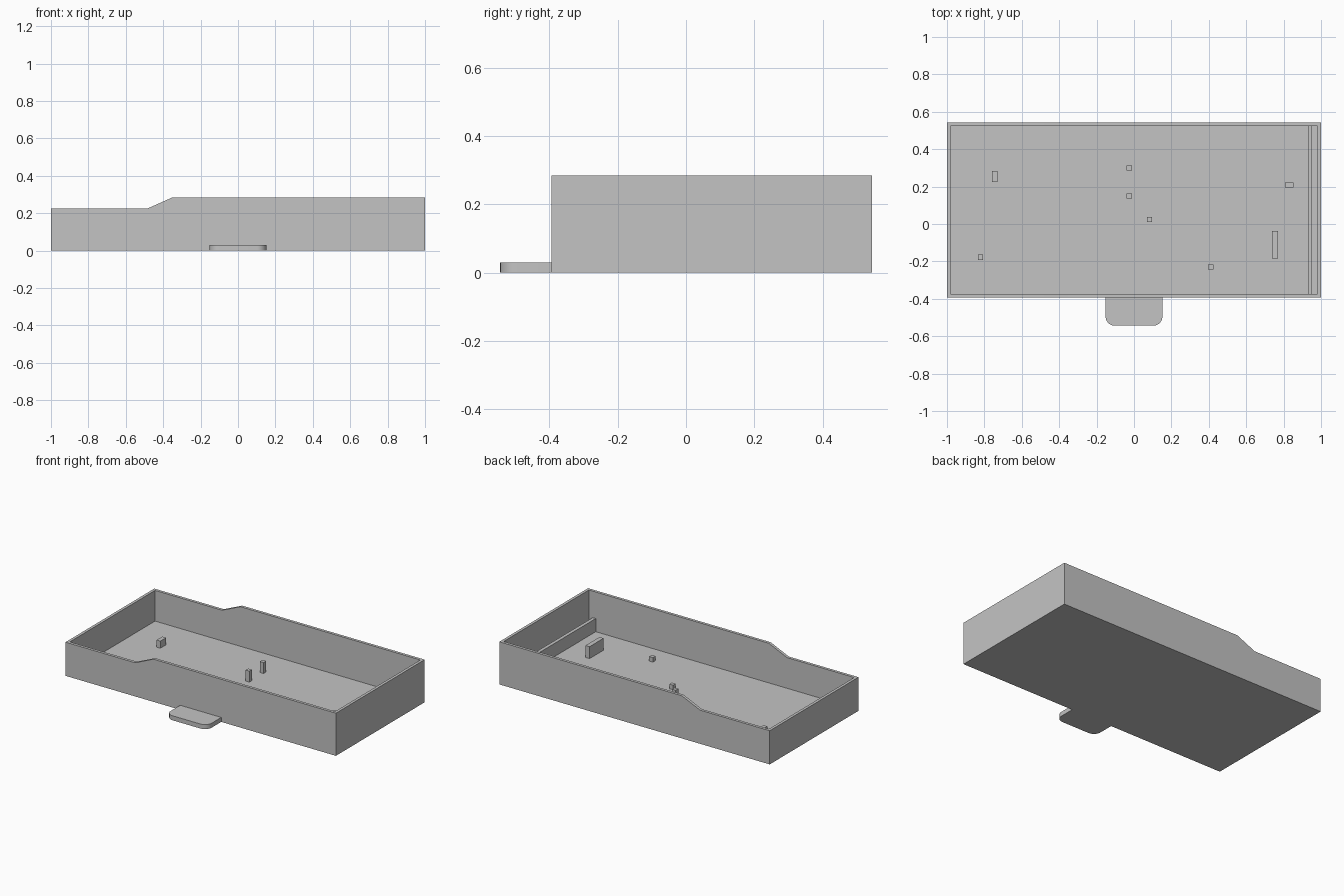
import bpy
import bmesh
from math import cos, sin, pi
from mathutils import Vector

if "Cube" in bpy.data.objects:
    bpy.data.objects.remove(bpy.data.objects["Cube"], do_unlink=True)

# Single plain grey
grey = bpy.data.materials.new("plain_grey")
grey.use_nodes = True
colour = (0.55, 0.55, 0.55, 1.0)
grey.diffuse_color = colour
grey.node_tree.nodes["Principled BSDF"].inputs["Base Color"].default_value = colour

BACK, FRONT = 0.544, -0.394
WALL, FLOOR = 0.019, 0.02
LOW, HIGH = 0.225, 0.285


def prism(name, outline, direction):
    """Extrude a closed outline along a direction into a solid."""
    bm = bmesh.new()
    face = bm.faces.new([bm.verts.new(p) for p in outline])
    grown = bmesh.ops.extrude_face_region(bm, geom=[face], use_keep_orig=True)
    moved = [v for v in grown["geom"] if isinstance(v, bmesh.types.BMVert)]
    bmesh.ops.translate(bm, verts=moved, vec=Vector(direction))
    bmesh.ops.recalc_face_normals(bm, faces=bm.faces)
    mesh = bpy.data.meshes.new(name)
    bm.to_mesh(mesh)
    bm.free()
    mesh.materials.append(grey)
    obj = bpy.data.objects.new(name, mesh)
    bpy.context.collection.objects.link(obj)
    return obj


def box(name, x0, x1, y0, y1, z0, z1):
    base = [(x0, y0, z0), (x1, y0, z0), (x1, y1, z0), (x0, y1, z0)]
    return prism(name, base, (0, 0, z1 - z0))


# Tray: stepped side profile, hollowed to leave walls and floor
profile = [(-1, 0), (1, 0), (1, HIGH), (-0.35, HIGH), (-0.485, LOW), (-1, LOW)]
tray = prism("tray", [(x, FRONT, z) for x, z in profile], (0, BACK - FRONT, 0))
cutter = box("tray_cutter", WALL - 1, 1 - WALL, FRONT + WALL, BACK - WALL, FLOOR, 1)
cutter.hide_render = True
hollow = tray.modifiers.new("hollow", "BOOLEAN")
hollow.operation = "DIFFERENCE"
hollow.solver = "EXACT"
hollow.object = cutter
bpy.context.view_layer.objects.active = tray
bpy.ops.object.modifier_apply(modifier=hollow.name)
bpy.data.objects.remove(cutter, do_unlink=True)

# Front tab with two rounded outer corners
HALF, TIP, R = 0.152, -0.544, 0.05
outline = [(HALF, FRONT, 0), (-HALF, FRONT, 0)]
for side, start in ((-1, pi), (1, 1.5 * pi)):
    for i in range(9):
        a = start + i * pi / 16
        outline.append((side * (HALF - R) + R * cos(a), TIP + R + R * sin(a), 0))
tab = prism("front_tab", outline, (0, 0, 0.03))
bpy.ops.object.select_all(action="DESELECT")
tab.select_set(True)
bpy.context.view_layer.objects.active = tab
bpy.ops.object.shade_smooth_by_angle(angle=0.6)

# Partition rib beside the tall end wall
box("end_rib", 0.93, 0.953, FRONT + WALL, BACK - WALL, FLOOR, 0.108)

# Support posts on the floor: centre x, centre y, width, depth, top
S = 0.028
posts = {
    "low_end_support": (-0.745, 0.254, S, 0.06, 0.068),
    "tall_post_back": (-0.025, 0.3, S, S, 0.093),
    "tall_post_front": (-0.025, 0.15, S, S, 0.093),
    "short_post_middle": (0.083, 0.024, S, S, 0.05),
    "tall_end_support": (0.83, 0.209, 0.044, S, 0.068),
    "long_support": (0.754, -0.111, 0.03, 0.148, 0.1),
    "short_post_front": (0.41, -0.23, S, S, 0.05),
    "short_post_low_end": (-0.82, -0.178, S, S, 0.05),
}
for name, (x, y, w, d, top) in posts.items():
    box(name, x - w / 2, x + w / 2, y - d / 2, y + d / 2, FLOOR, top)
